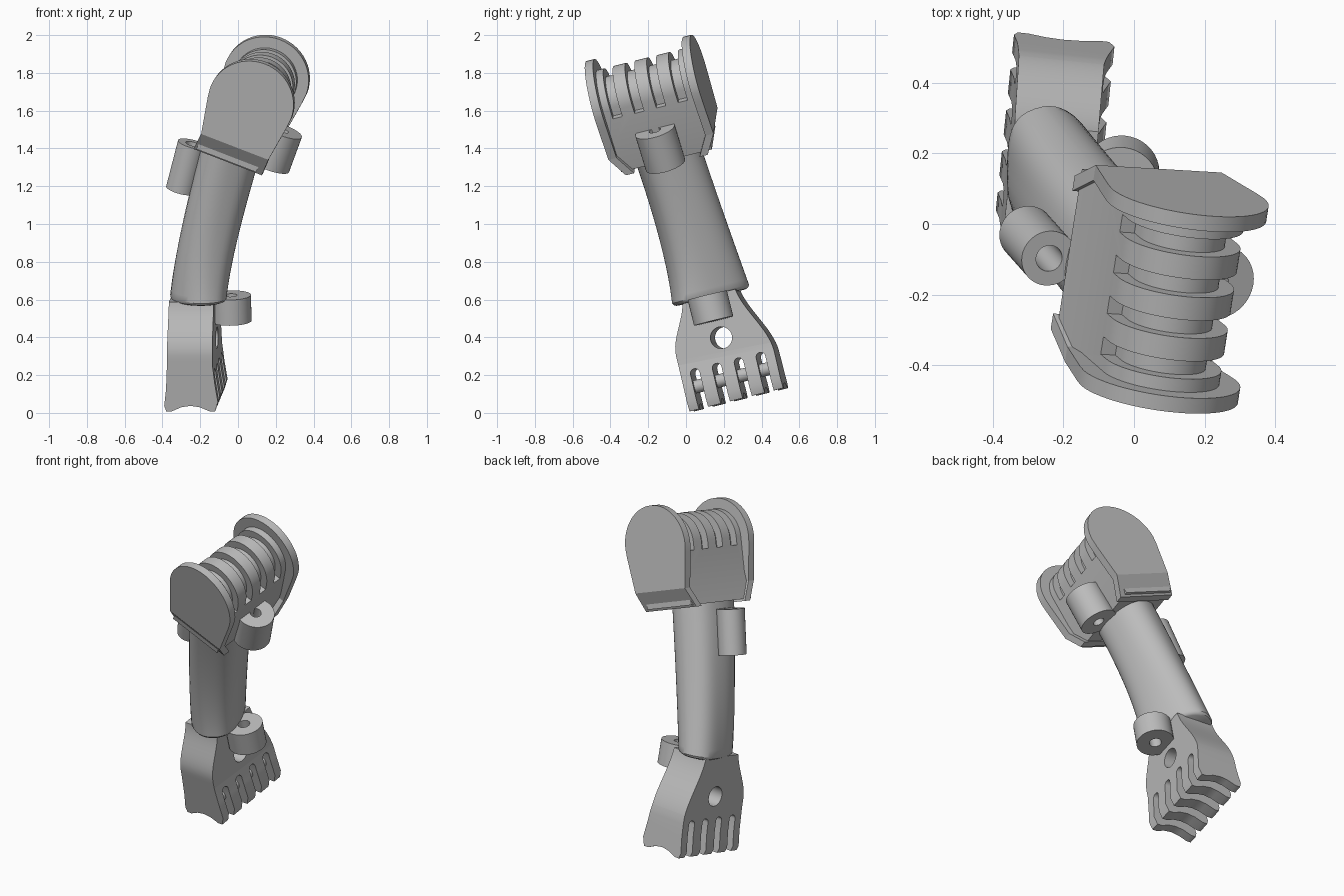
import bpy, bmesh, math
from mathutils import Matrix, Vector

cube = bpy.data.objects.get("Cube")
if cube:
    bpy.data.objects.remove(cube)

grey = bpy.data.materials.new("plain_grey")
grey.use_nodes = True
grey.diffuse_color = (0.5, 0.5, 0.5, 1)
grey.node_tree.nodes["Principled BSDF"].inputs["Base Color"].default_value = (0.5, 0.5, 0.5, 1)


def frame(origin, up, axis=(0.15, 0.96, 0.24)):
    """Local frame whose y is the hinge axis and z is close to the given up."""
    y = Vector(axis).normalized()
    x = y.cross(Vector(up)).normalized()
    z = x.cross(y)
    m = Matrix((x, y, z)).transposed().to_4x4()
    m.translation = origin
    return m


HEAD = frame((0.11, -0.193, 1.709), (0.33, -0.28, 0.9))
FOOT = frame((-0.225, 0.28, 0.07), (-0.025, -0.24, 0.97), (0.1, 0.965, 0.24))


def smooth(mesh):
    mesh.polygons.foreach_set("use_smooth", [True] * len(mesh.polygons))
    mesh.set_sharp_from_angle(angle=math.radians(32))


def finish(name, bm, matrix):
    bmesh.ops.recalc_face_normals(bm, faces=bm.faces)
    mesh = bpy.data.meshes.new(name)
    bm.to_mesh(mesh)
    bm.free()
    mesh.transform(matrix)
    mesh.materials.append(grey)
    obj = bpy.data.objects.new(name, mesh)
    bpy.context.collection.objects.link(obj)
    smooth(mesh)
    return obj


def loft(bm, rings):
    """Closed skin through rings of equal point count."""
    rows = [[bm.verts.new(p) for p in ring] for ring in rings]
    n = len(rows[0])
    for a, b in zip(rows, rows[1:]):
        for i in range(n):
            bm.faces.new((a[i], a[(i + 1) % n], b[(i + 1) % n], b[i]))
    bm.faces.new(rows[0])
    bm.faces.new(rows[-1])


def slab(bm, profile, y0, y1, lean=lambda z: 0):
    """Prism of an x-z profile between two y positions."""
    loft(bm, [[(x, y + lean(z), z) for x, z in profile] for y in (y0, y1)])


def arc(r, n=28, end=math.pi):
    return [(r * math.cos(end * i / n), r * math.sin(end * i / n)) for i in range(n + 1)]


def circle(r, n=32):
    return arc(r, n - 1, math.tau * (n - 1) / n)


def cutter(name, matrix, pieces):
    """Hidden helper made of (profile, y0, y1) prisms."""
    bm = bmesh.new()
    for profile, y0, y1 in pieces:
        slab(bm, profile, y0, y1)
    obj = finish(name, bm, matrix)
    obj.hide_render = True
    return obj


def carve(obj, steps):
    """Apply boolean steps and remove their cutters."""
    for op, tool in steps:
        mod = obj.modifiers.new(op.title(), "BOOLEAN")
        mod.operation, mod.object, mod.solver = op, tool, "EXACT"
    deps = bpy.context.evaluated_depsgraph_get()
    mesh = bpy.data.meshes.new_from_object(obj.evaluated_get(deps))
    obj.modifiers.clear()
    obj.data = mesh
    smooth(mesh)
    for _, tool in steps:
        bpy.data.objects.remove(tool)


def boss(name, matrix, x, y, z0, z1, r, hole):
    """Short cylinder with a through hole, along local z."""
    bm = bmesh.new()
    rows = [[bm.verts.new((x + u, y + v, z)) for u, v in circle(rad, 40)]
            for rad, z in ((r, z0), (r, z1), (hole, z1), (hole, z0))]
    for k in range(4):
        a, b = rows[k], rows[(k + 1) % 4]
        for i in range(40):
            bm.faces.new((a[i], a[(i + 1) % 40], b[(i + 1) % 40], b[i]))
    return finish(name, bm, matrix)


SLOTS = (-0.18, -0.06, 0.06, 0.18)

# Ribbed knuckle: grooves cut around a thinner core leave the fins
bm = bmesh.new()
slab(bm, arc(0.17) + [(-0.167, -0.2), (-0.19, -0.355), (0.15, -0.355), (0.167, -0.2)], -0.25, 0.25)
knuckle = finish("ribbed_knuckle", bm, HEAD)
STEP = -0.047
groove = arc(0.26) + [(-0.26, STEP), (-0.125, STEP)] + arc(0.125)[::-1] + [(0.125, STEP), (0.26, STEP)]
carve(knuckle, [("DIFFERENCE", cutter("groove_cutter", HEAD, [(groove, c - 0.026, c + 0.026) for c in SLOTS]))])

# Round-topped side flanges, with the bottom lip bent inward
KINK = -0.256
for name, s in (("front_flange", -1), ("back_flange", 1)):
    bm = bmesh.new()
    slab(bm, arc(0.23) + [(-0.225, -0.05), (-0.19, KINK), (0.192, KINK), (0.225, -0.05)],
         s * 0.245, s * 0.29)
    slab(bm, [(-0.19, KINK), (-0.204, -0.367), (0.184, -0.367), (0.192, KINK)],
         s * 0.245, s * 0.29, lambda z: s * 0.58 * (z - KINK))
    finish(name, bm, HEAD)

# Curved limb: waisted oval sections with one fuller corner
bottom, middle, top = Vector((-0.21, 0.135, 0.612)), Vector((-0.145, 0.045, 0.95)), Vector((-0.025, -0.1, 1.4))
bend = 2 * middle - (bottom + top) / 2
up_low, up_high = FOOT.col[2].to_3d(), HEAD.col[2].to_3d()
corner = Vector((-0.72, -0.69, 0))


def section(t, scale=1.0):
    centre = (1 - t) ** 2 * bottom + 2 * t * (1 - t) * bend + t * t * top
    m = frame(centre, up_low.lerp(up_high, t))
    long = 0.216 - 0.044 * t - 0.05 * t * (1 - t)
    short = 0.128 + 0.016 * t
    turn = Matrix.Rotation(math.radians(29 - 12 * t), 4, "Z")
    ring = []
    for i in range(48):
        ca, sa = math.cos(math.tau * i / 48), math.sin(math.tau * i / 48)
        p = turn @ Vector((short * math.copysign(abs(ca) ** 0.85, ca),
                           long * math.copysign(abs(sa) ** 0.85, sa), 0))
        full = 1 + 0.27 * max(0, p.normalized().dot(corner)) ** 4
        ring.append(m @ (p * scale * full))
    return ring


bm = bmesh.new()
loft(bm, [section(0, 0.9), section(0.01, 0.96), section(0.03)] + [section(k / 12) for k in range(1, 13)])
finish("limb", bm, Matrix())

# Foot: flared side profile trimmed to a shouldered outline
side = [(-0.112, 0.57), (-0.12, 0.25), (-0.128, 0.12), (-0.14, 0.03), (-0.13, 0.0), (-0.1, 0.0)]
side += [(-0.05, 0.022), (0, 0.03), (0.05, 0.022)]
side += [(0.1, 0.0), (0.13, 0.0), (0.146, 0.05), (0.132, 0.15), (0.122, 0.25), (0.126, 0.57)]
bm = bmesh.new()
slab(bm, side, -0.3, 0.3)
foot = finish("slotted_foot", bm, FOOT)


def ease(w, start, drop):
    t = min(max((w - start) / (0.6 - start), 0), 1)
    return 0.257 - drop * t * t * (3 - 2 * t)


across = FOOT @ Matrix.Rotation(math.pi / 2, 4, "Z")
levels = [-0.1] + [0.2 + 0.4 * k / 16 for k in range(17)]
outline = [(-ease(w, 0.3, 0.105), w) for w in levels]
outline += [(ease(w, 0.2, 0.125), w) for w in reversed(levels)]
holes = [([(x, z + 0.338) for x, z in circle(0.058)], -0.3, 0.3)]
for c in SLOTS:
    slot = [(c + x, z + 0.188) for x, z in arc(0.025, 10)] + [(c - 0.025, -0.1), (c + 0.025, -0.1)]
    holes.append((slot, -0.3, 0.3))
carve(foot, [("INTERSECT", cutter("outline_cutter", across, [(outline, -0.3, 0.3)])),
             ("DIFFERENCE", cutter("slot_cutter", across, holes))])

# Thin rod bridging the foot slots
bm = bmesh.new()
slab(bm, [(0.06 + x, 0.12 + z) for x, z in circle(0.035, 20)], -0.24, 0.24)
finish("foot_rod", bm, FOOT)

# Drilled bosses
boss("head_boss", HEAD, 0.193, -0.005, -0.362, -0.158, 0.108, 0.032)
boss("limb_boss", frame((-0.24, -0.097, 1.424), (0.24, -0.27, 0.93)), 0, 0, -0.262, 0, 0.08, 0.038)
boss("foot_boss", FOOT, 0.203, -0.01, 0.432, 0.572, 0.107, 0.034)
